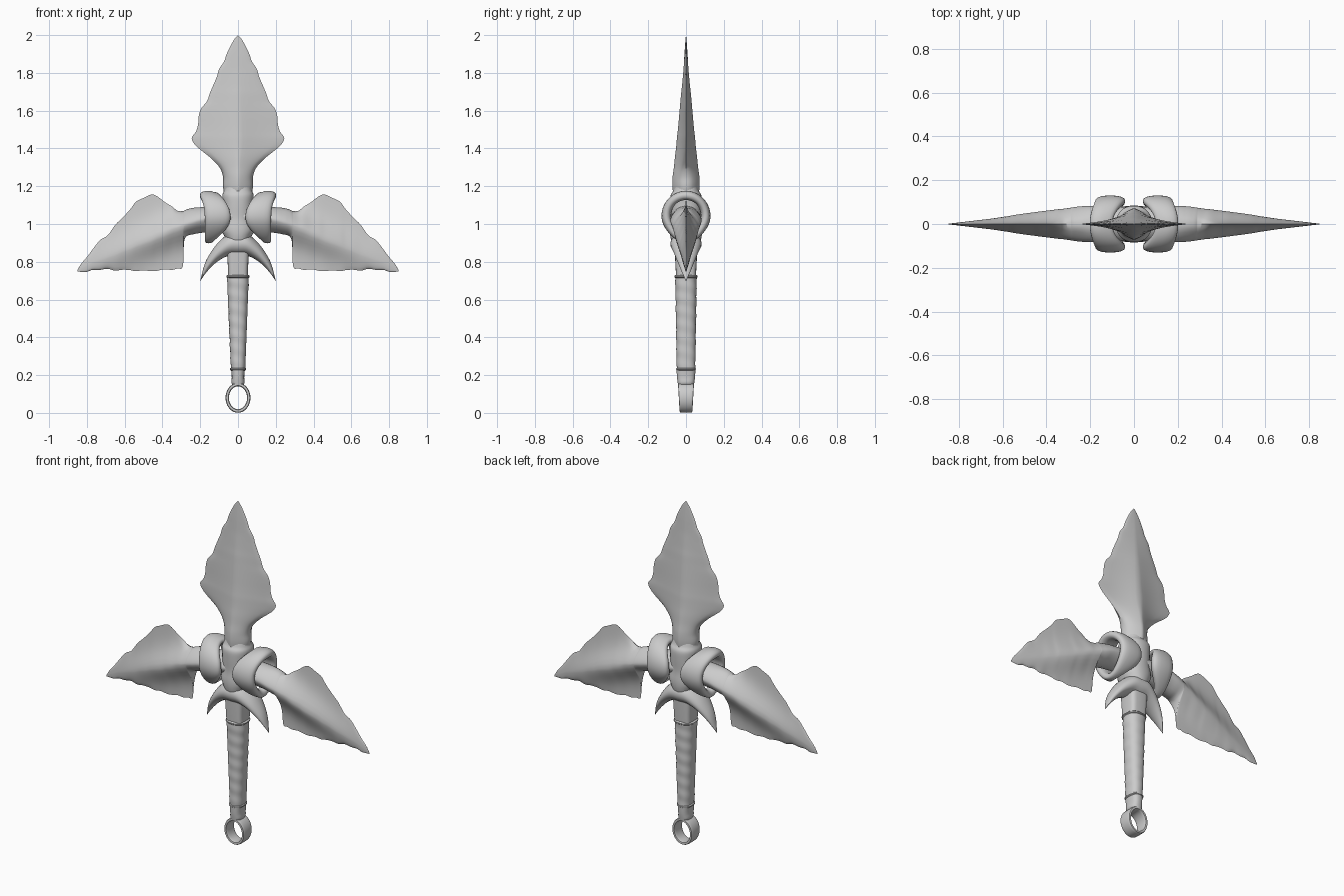
import bpy, bmesh
from math import sin, cos, pi, exp, sqrt, radians, copysign
from mathutils import Vector


def resample(pts, sub=4):
    """Catmull-Rom refinement of a list of tuples."""
    v = [Vector(p) for p in pts]
    out = []
    for i in range(len(v) - 1):
        a, b, c, d = v[max(i - 1, 0)], v[i], v[i + 1], v[min(i + 2, len(v) - 1)]
        for k in range(sub):
            t = k / sub
            out.append(0.5 * (2 * b + (c - a) * t + (2 * a - 5 * b + 4 * c - d) * t * t
                              + (3 * b - a - 3 * c + d) * t ** 3))
    return out + [v[-1]]


def loft(name, rings, closed=False, angle=40):
    bm = bmesh.new()
    rows = [[bm.verts.new(p) for p in r] for r in rings]
    n = len(rows[0])
    for i in range(len(rows) if closed else len(rows) - 1):
        a, b = rows[i], rows[(i + 1) % len(rows)]
        for j in range(n):
            k = (j + 1) % n
            bm.faces.new((a[j], a[k], b[k], b[j]))
    if not closed:
        bm.faces.new(rows[0])
        bm.faces.new(rows[-1])
    bmesh.ops.remove_doubles(bm, verts=bm.verts, dist=1e-5)
    bmesh.ops.recalc_face_normals(bm, faces=bm.faces)
    me = bpy.data.meshes.new(name)
    bm.to_mesh(me)
    bm.free()
    ob = bpy.data.objects.new(name, me)
    bpy.context.collection.objects.link(ob)
    bpy.ops.object.select_all(action='DESELECT')
    ob.select_set(True)
    bpy.context.view_layer.objects.active = ob
    bpy.ops.object.shade_smooth_by_angle(angle=radians(angle))
    return ob


def oval(rx, ry, n=28, e=1.0):
    """Superellipse: e=1 is an ellipse, smaller is boxier."""
    f = lambda c: copysign(abs(c) ** e, c)
    return [(rx * f(cos(2 * pi * i / n)), ry * f(sin(2 * pi * i / n))) for i in range(n)]


def column(name, stations, e=1.0, sub=1, angle=40):
    rings = [[(x, y, z) for x, y in oval(rx, ry, e=e)] for z, rx, ry in resample(stations, sub)]
    return loft(name, rings, angle=angle)


def blade(name, stations, place, c, p):
    """Stations (s, high edge, low edge, ridge, thickness): thick core, thin wings."""
    rings = []
    for s, hi, lo, mid, T in resample(stations):
        front = []
        for j in range(-9, 10):
            u = abs(j) / 9
            w = mid + ((hi if j < 0 else lo) - mid) * u
            y = max(T, 0) * exp(-(abs(w - mid) / c) ** p) * sqrt(1 - u ** 4) + 0.006 * (1 - u) * min(1, T * 30)
            front.append((w, y))
        pts = front + [(w, -y) for w, y in reversed(front[1:-1])]
        rings.append([place(s, w, y) for w, y in pts])
    return loft(name, rings, angle=50)


# ring pommel
ring = []
for i in range(48):
    a = 2 * pi * i / 48
    ring.append([((0.057 + r) * cos(a), y, 0.08 + (0.07 + r) * sin(a))
                 for r, y in oval(0.009, 0.038 + 0.004 * sin(a), 16, 0.5)])
loft("pommel_ring", ring, closed=True)
column("pommel_neck", [(0.145, 0.026, 0.042), (0.16, 0.035, 0.044), (0.19, 0.033, 0.048),
                       (0.235, 0.037, 0.05)], e=0.8, sub=3)

# wrapped grip with slight spiral ripples
grip = []
for i in range(61):
    t = i / 60
    r = []
    for j, (x, y) in enumerate(oval(0.038 + 0.02 * t, 0.049 + 0.008 * t, 32, 0.85)):
        k = 1 + 0.02 * sin(2 * pi * (t * 7 + j / 32))
        r.append((x * k, y * k, 0.23 + 0.495 * t))
    grip.append(r)
loft("grip", grip)
for nm, z, rx, ry in (("lower_band", 0.232, 0.043, 0.052), ("upper_band", 0.722, 0.062, 0.062)):
    column(nm, [(z - 0.008, rx - 0.006, ry - 0.006), (z - 0.003, rx, ry), (z + 0.003, rx, ry),
                (z + 0.008, rx - 0.006, ry - 0.006)], e=0.85)
column("square_neck", [(0.72, 0.052, 0.052), (0.78, 0.054, 0.056), (0.88, 0.06, 0.06)], e=0.5)

# central hub
column("hub", [(0.84, 0.055, 0.055), (0.92, 0.066, 0.08), (0.97, 0.088, 0.085), (1.03, 0.08, 0.08),
               (1.1, 0.08, 0.083), (1.15, 0.083, 0.082), (1.175, 0.075, 0.068), (1.2, 0.068, 0.06)],
       e=0.9, sub=4)

# down-curved horned guard
half = [(0, 0.895, 0.062, 0.083), (0.05, 0.89, 0.058, 0.08), (0.1, 0.857, 0.05, 0.065),
        (0.14, 0.815, 0.041, 0.048), (0.175, 0.763, 0.029, 0.027), (0.2, 0.698, 0.001, 0.001)]
full = [(-x, z, h, d) for x, z, h, d in half[:0:-1]] + half
loft("horned_guard", [[(x, y, z + w) for w, y in oval(h, d, 24)] for x, z, h, d in resample(full, 5)])

# upper blade, symmetric about its ridge
top = [(1.15, 0.07, 0.06), (1.2, 0.08, 0.066), (1.25, 0.079, 0.065), (1.3, 0.098, 0.058),
       (1.35, 0.145, 0.053), (1.39, 0.195, 0.048), (1.42, 0.228, 0.045), (1.455, 0.245, 0.042),
       (1.49, 0.222, 0.038), (1.53, 0.211, 0.034), (1.57, 0.208, 0.031), (1.61, 0.196, 0.028),
       (1.65, 0.164, 0.025), (1.69, 0.15, 0.022), (1.73, 0.133, 0.018), (1.78, 0.112, 0.014),
       (1.82, 0.1, 0.011), (1.86, 0.074, 0.009), (1.9, 0.06, 0.007), (1.95, 0.036, 0.004),
       (1.98, 0.018, 0.002), (2.0, 0.0005, 0.0002)]
blade("upper_blade", [(z, w, -w, 0, t) for z, w, t in top], lambda s, w, y: (w, y, s), 0.12, 1.3)

# side blades: x, top edge, bottom edge, ridge, thickness
side = [(0.02, 1.10, 0.97, 1.04, 0.07), (0.18, 1.09, 0.955, 1.025, 0.076),
        (0.24, 1.085, 0.945, 1.01, 0.075), (0.272, 1.077, 0.935, 1.0, 0.071),
        (0.286, 1.07, 0.90, 0.995, 0.069), (0.292, 1.068, 0.775, 0.992, 0.068),
        (0.32, 1.07, 0.765, 0.98, 0.064), (0.35, 1.093, 0.757, 0.97, 0.061),
        (0.39, 1.118, 0.76, 0.95, 0.056), (0.43, 1.148, 0.752, 0.935, 0.051),
        (0.46, 1.156, 0.75, 0.92, 0.047), (0.5, 1.138, 0.755, 0.905, 0.042),
        (0.54, 1.118, 0.75, 0.89, 0.036), (0.57, 1.078, 0.756, 0.875, 0.031),
        (0.61, 1.035, 0.758, 0.86, 0.026), (0.65, 0.995, 0.753, 0.84, 0.021),
        (0.69, 0.94, 0.763, 0.825, 0.017), (0.73, 0.915, 0.757, 0.81, 0.013),
        (0.77, 0.865, 0.757, 0.795, 0.009), (0.80, 0.825, 0.747, 0.78, 0.006),
        (0.83, 0.79, 0.747, 0.765, 0.003), (0.85, 0.756, 0.748, 0.752, 0.0005)]

for label, m in (("right", 1), ("left", -1)):
    blade(label + "_blade", side, lambda s, w, y: (m * s, y, w), 0.085, 1.8)
    # saddle-shaped collar around the blade root, flared on top and pronged below
    rings = []
    for i in range(56):
        a = 2 * pi * i / 56
        up, dn = max(sin(a), 0) ** 2, max(-sin(a), 0) ** 3
        cx = 0.108 + 0.042 * up + 0.042 * dn
        hx = 0.068 - 0.016 * up - 0.045 * dn
        hr = 0.026 - 0.006 * up - 0.006 * dn
        ry = 0.104
        rz = 0.108 if sin(a) > 0 else 0.095 + 0.03 * dn
        rings.append([(m * (cx + w + 0.25 * r * dn), (ry + r) * cos(a),
                       1.043 + (rz + r * (1 + 0.25 * up * (w > 0))) * sin(a))
                      for w, r in oval(hx, hr, 20, 0.8)])
    loft(label + "_collar", rings, closed=True)
